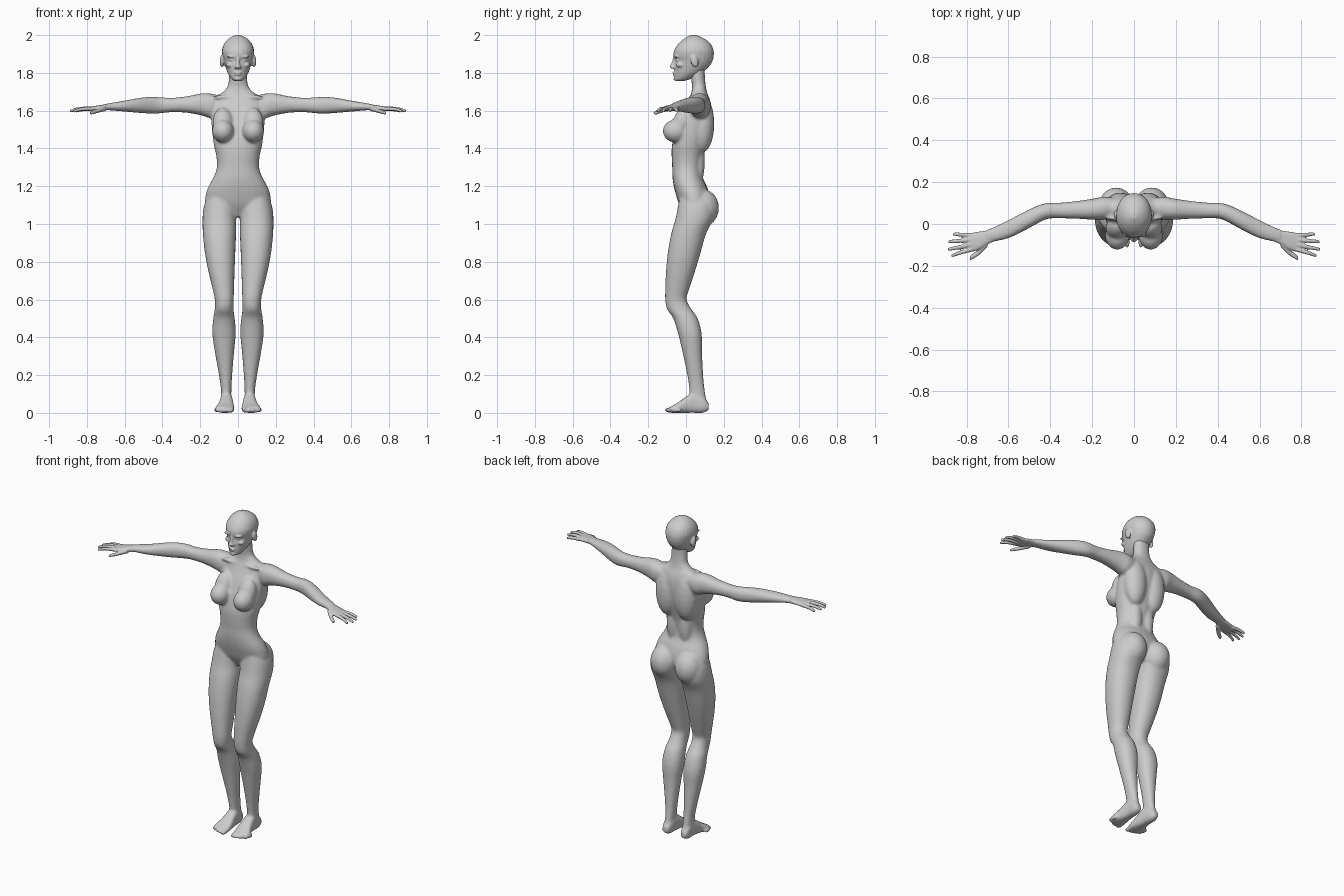
import bpy, bmesh, math
from mathutils import Matrix


def spline(rows, steps):
    """Catmull-Rom interpolation of the section rows."""
    out = []
    for i in range(len(rows) - 1):
        p = [rows[max(0, min(len(rows) - 1, i + k))] for k in (-1, 0, 1, 2)]
        for s in range(steps):
            t = s / steps
            out.append([0.5 * (2 * b + (c - a) * t + (2 * a - 5 * b + 4 * c - d) * t * t
                               + (3 * b - a - 3 * c + d) * t ** 3) for a, b, c, d in zip(*p)])
    return out + [list(rows[-1])]


def loft(bm, rows, axis, side=1, power=2.2, n=24, steps=3):
    """Rows are (position on axis, a min, a max, b min, b max)."""
    rings = []
    for t, a0, a1, b0, b1 in spline(rows, steps):
        ring = []
        for k in range(n):
            c, s = math.cos(2 * math.pi * k / n), math.sin(2 * math.pi * k / n)
            a = (a0 + a1) / 2 + (a1 - a0) / 2 * math.copysign(abs(c) ** (2 / power), c)
            b = (b0 + b1) / 2 + (b1 - b0) / 2 * math.copysign(abs(s) ** (2 / power), s)
            x, y, z = {'x': (t, a, b), 'y': (a, t, b), 'z': (a, b, t)}[axis]
            ring.append(bm.verts.new((side * x, y, z)))
        rings.append(ring)
    for r, q in zip(rings, rings[1:]):
        for k in range(n):
            bm.faces.new((r[k], r[(k + 1) % n], q[(k + 1) % n], q[k]))
    bm.faces.new(rings[0])
    bm.faces.new(rings[-1])


def ball(bm, c, r, side=1, tilt=0):
    m = Matrix.Translation((side * c[0], c[1], c[2])) @ Matrix.Rotation(tilt, 4, 'X') @ Matrix.Diagonal((*r, 1))
    bmesh.ops.create_uvsphere(bm, u_segments=20, v_segments=12, radius=1, matrix=m)


def finger(bm, points, side, r0=.0115, r1=.008, slant=1.0):
    rows = []
    for i, (x, y, z) in enumerate(points):
        r = r0 + (r1 - r0) * i / (len(points) - 1)
        rows.append((x, y - r * slant, y + r * slant, z - r, z + r))
    x, y, z = points[-1]
    rows.append((x + .007 / slant, y - .006, y + .002, z - .005, z + .003))
    loft(bm, rows, 'x', side, 2, 12, 3)


def fuse(name, bm, voxel, smooth):
    """Blend the overlapping masses into one smooth skin."""
    bmesh.ops.recalc_face_normals(bm, faces=bm.faces)
    me = bpy.data.meshes.new(name)
    bm.to_mesh(me)
    bm.free()
    ob = bpy.data.objects.new(name, me)
    bpy.context.collection.objects.link(ob)
    rm = ob.modifiers.new("fuse", 'REMESH')
    rm.mode, rm.voxel_size, rm.use_smooth_shade = 'VOXEL', voxel, True
    sm = ob.modifiers.new("soften", 'SMOOTH')
    sm.factor, sm.iterations = 0.5, smooth
    return ob


def symmetric(rows):
    return [(z, -w, w, f, b) for z, w, f, b in rows]


# Torso and neck: z, half width, front, back
TORSO = [(1.04, .06, .0, .09), (1.10, .165, -.035, .125), (1.15, .172, -.052, .125),
         (1.20, .156, -.065, .11), (1.25, .128, -.072, .088), (1.30, .112, -.073, .086),
         (1.36, .115, -.076, .095), (1.42, .128, -.074, .11), (1.50, .138, -.055, .13),
         (1.57, .142, -.028, .137), (1.63, .14, .0, .134), (1.67, .128, .018, .122),
         (1.695, .085, .028, .112), (1.73, .054, .032, .105), (1.78, .049, .026, .1), (1.83, .048, .03, .1)]
# Leg: z, inner, outer, front, back
LEG = [(1.17, .03, .15, -.03, .11), (1.10, .01, .179, -.042, .145), (1.03, .009, .188, -.055, .145),
       (.95, .01, .186, -.078, .107), (.85, .014, .176, -.096, .078), (.75, .018, .157, -.106, .048),
       (.65, .021, .133, -.11, .015), (.60, .023, .123, -.11, .003), (.55, .024, .123, -.101, .028),
       (.50, .017, .131, -.067, .062), (.42, .012, .136, -.042, .083), (.32, .021, .122, -.018, .085),
       (.20, .031, .101, .007, .091), (.12, .035, .09, .018, .099), (.05, .036, .088, .02, .112)]
# Foot: y, inner, outer, bottom, top
FOOT = [(.12, .045, .082, .015, .05), (.09, .034, .091, 0, .09), (.04, .029, .094, 0, .11),
        (-.01, .023, .103, 0, .078), (-.05, .018, .118, 0, .05), (-.085, .02, .122, 0, .032)]
# Arm: x, front, back, bottom, top
ARM = [(.08, .04, .122, 1.59, 1.675), (.14, .02, .131, 1.56, 1.69), (.19, .02, .122, 1.574, 1.692),
       (.27, .025, .11, 1.589, 1.676), (.35, .027, .102, 1.592, 1.668), (.41, .025, .101, 1.586, 1.671),
       (.46, .003, .088, 1.584, 1.673), (.52, -.03, .06, 1.588, 1.668), (.60, -.068, .019, 1.595, 1.653),
       (.68, -.087, -.019, 1.602, 1.64), (.71, -.095, -.028, 1.602, 1.634)]

body = bmesh.new()
loft(body, symmetric(TORSO), 'z')
for s in (1, -1):
    loft(body, LEG, 'z', s)
    loft(body, FOOT, 'y', s, 2.6)
    loft(body, ARM, 'x', s)
    ball(body, (.085, .085, 1.085), (.083, .09, .1), s)               # buttock
    ball(body, (.08, -.055, 1.492), (.058, .068, .061), s)            # breast
    ball(body, (.08, -.022, 1.535), (.055, .05, .085), s, -.35)       # upper breast slope
    ball(body, (.066, .088, 1.53), (.072, .062, .15), s)              # back muscle
    ball(body, (.042, .065, 1.33), (.04, .034, .13), s)               # lower back muscle
    ball(body, (.07, .028, 1.672), (.065, .013, .011), s)             # collar bone
    for i in range(5):                                                # toes
        ball(body, (.034 + .02 * i + (.004 if i else 0), -.09 + .0028 * i * i, .014),
             (.014 if i == 0 else .0095, .024, .014 - .001 * i), s)
parts = [fuse("body", body, .008, 4)]

# Head: z, half width, front, back
HEAD = [(1.757, .02, -.052, -.01), (1.77, .036, -.06, .03), (1.80, .055, -.06, .085),
        (1.84, .069, -.062, .128), (1.865, .076, -.058, .141), (1.89, .082, -.066, .147),
        (1.92, .085, -.062, .146), (1.955, .073, -.04, .13), (1.983, .047, -.008, .095), (2.0, .014, .025, .055)]
NOSE = [(1.822, -.008, .008, -.075, -.05), (1.832, -.014, .014, -.088, -.05),
        (1.85, -.009, .009, -.078, -.05), (1.885, -.008, .008, -.067, -.05)]
head = bmesh.new()
loft(head, symmetric(HEAD), 'z', power=2.1)
loft(head, NOSE, 'z')
ball(head, (0, -.06, 1.801), (.02, .012, .006))     # upper lip
ball(head, (0, -.058, 1.79), (.017, .012, .006))    # lower lip
ball(head, (0, -.052, 1.769), (.02, .014, .012))    # chin
for s in (1, -1):
    ball(head, (.033, -.05, 1.886), (.026, .015, .007), s)       # brow
    ball(head, (.033, -.044, 1.868), (.015, .011, .007), s)      # eye
    ball(head, (.044, -.03, 1.842), (.02, .022, .014), s)        # cheek bone
    ball(head, (.085, .045, 1.862), (.012, .02, .033), s, .25)   # ear
    ball(head, (.012, -.07, 1.829), (.007, .01, .007), s)        # nostril
parts.append(fuse("head", head, .005, 2))

# Hands: palm sections x, front, back, bottom, top, then finger paths
PALM = [(.66, -.08, -.016, 1.603, 1.641), (.70, -.097, -.03, 1.602, 1.634), (.74, -.122, -.036, 1.6, 1.628),
        (.775, -.132, -.042, 1.597, 1.622), (.795, -.126, -.05, 1.6, 1.617)]
FINGERS = [[(.775, -.121, 1.61), (.83, -.137, 1.608), (.866, -.15, 1.598)],
           [(.78, -.098, 1.612), (.84, -.112, 1.61), (.883, -.12, 1.6)],
           [(.78, -.076, 1.611), (.84, -.081, 1.609), (.88, -.084, 1.6)],
           [(.775, -.054, 1.608), (.825, -.051, 1.606), (.858, -.048, 1.598)]]
THUMB = [(.70, -.09, 1.612), (.74, -.133, 1.6), (.779, -.16, 1.588)]
for s, side in ((1, "left"), (-1, "right")):
    hand = bmesh.new()
    loft(hand, PALM, 'x', s, 2.5)
    for path in FINGERS:
        finger(hand, path, s)
    finger(hand, THUMB, s, .014, .009, 1.35)
    parts.append(fuse(side + "_hand", hand, .0045, 2))

# Bake the modifiers once
graph = bpy.context.evaluated_depsgraph_get()
for ob, me in [(ob, bpy.data.meshes.new_from_object(ob.evaluated_get(graph))) for ob in parts]:
    ob.modifiers.clear()
    ob.data = me
